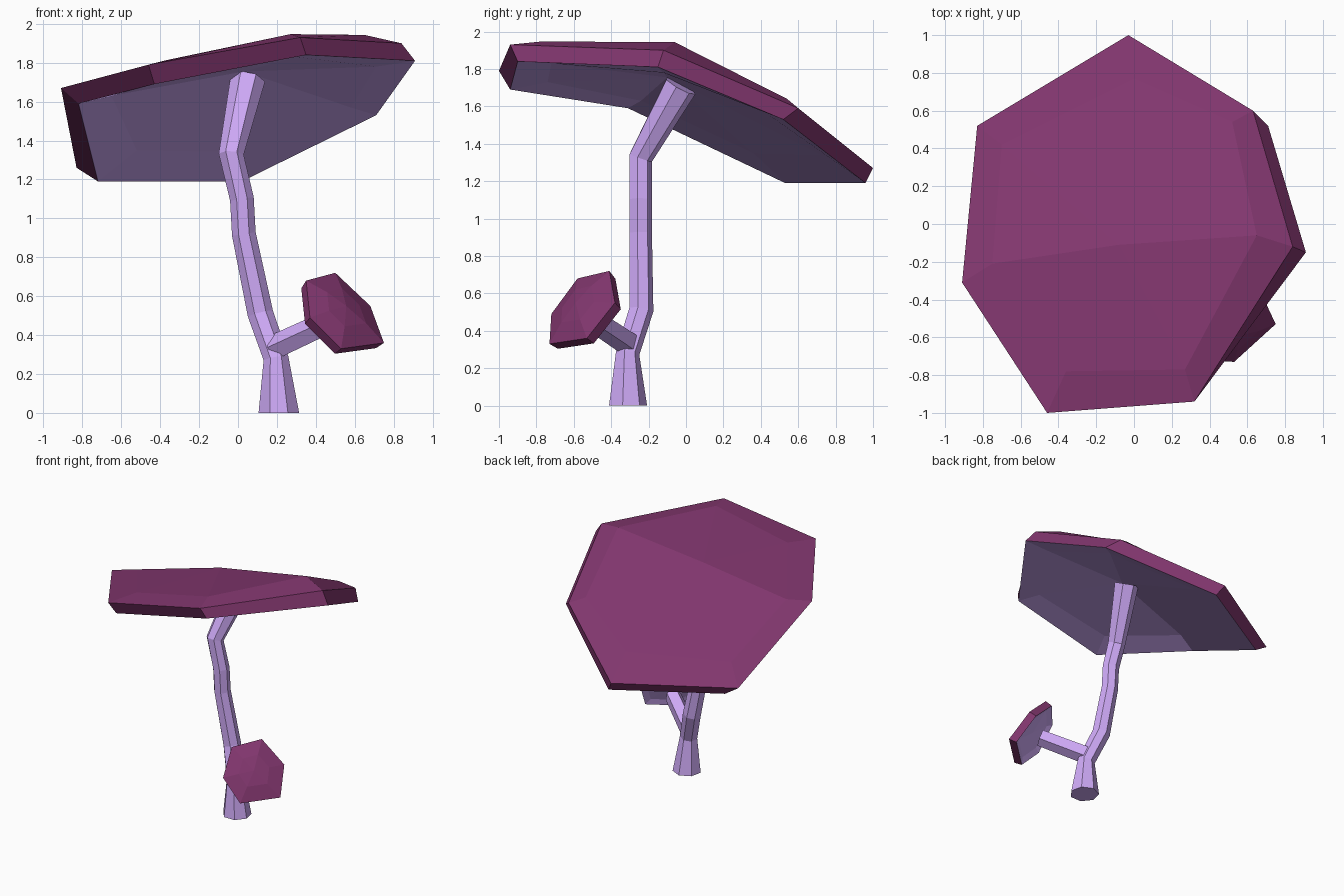
import bpy
from math import sin, cos, tau
from mathutils import Vector

if "Cube" in bpy.data.objects:
    bpy.data.objects.remove(bpy.data.objects["Cube"])


def material(name, color):
    m = bpy.data.materials.new(name)
    m.diffuse_color = (*color, 1)
    m.use_nodes = True
    m.node_tree.nodes["Principled BSDF"].inputs["Base Color"].default_value = m.diffuse_color
    return m


CAP = material("plum", (0.22, 0.037, 0.155))
STEM = material("lilac", (0.62, 0.40, 0.93))


def make(name, verts, faces, mats, slots=None):
    mesh = bpy.data.meshes.new(name)
    mesh.from_pydata([tuple(v) for v in verts], [], faces)
    for m in mats:
        mesh.materials.append(m)
    if slots:
        for p, s in zip(mesh.polygons, slots):
            p.material_index = s
    obj = bpy.data.objects.new(name, mesh)
    bpy.context.collection.objects.link(obj)
    return obj


def tube(name, path, n):
    """Faceted tube along (x, y, z, radius) points, rings square to the path."""
    pts = [Vector(p[:3]) for p in path]
    verts, faces = [], []
    for i, p in enumerate(pts):
        d = (pts[min(i + 1, len(pts) - 1)] - pts[max(i - 1, 0)]).normalized()
        if i == 0 and p.z == 0:
            d = Vector((0, 0, 1))
        q = Vector((0, 0, 1)).rotation_difference(d)
        for k in range(n):
            a = tau / 4 + tau * k / n
            verts.append(p + q @ Vector((cos(a), sin(a), 0)) * path[i][3])
    for i in range(len(pts) - 1):
        for k in range(n):
            a, b = i * n + k, i * n + (k + 1) % n
            faces.append((a, b, b + n, a + n))
    faces.append(tuple(reversed(range(n))))
    faces.append(tuple(range(len(verts) - n, len(verts))))
    return make(name, verts, faces, [STEM])


def cap(name, rings, peak, hollow):
    """Stack of clockwise rings from top to underside, closed by fans to two centres."""
    n = len(rings[0])
    verts = [v for r in rings for v in r] + [peak, hollow]
    faces, slots = [], []
    for i in range(len(rings) - 1):
        for k in range(n):
            a, b = i * n + k, i * n + (k + 1) % n
            faces.append((a, b, b + n, a + n))
            slots.append(0 if i < 2 else 1)
    last = n * (len(rings) - 1)
    for k in range(n):
        j = (k + 1) % n
        faces += [(j, k, len(verts) - 2), (last + k, last + j, len(verts) - 1)]
        slots += [0, 1]
    return make(name, verts, faces, [CAP, STEM], slots)


# Crooked main stem
tube("main_stem", [
    (0.21, -0.315, 0, 0.107), (0.195, -0.315, 0.28, 0.066),
    (0.115, -0.242, 0.51, 0.068), (0.03, -0.245, 0.92, 0.063),
    (0.02, -0.245, 1.10, 0.063), (-0.035, -0.245, 1.325, 0.066),
    (0.05, -0.03, 1.71, 0.092)], 7)

# Side branch
tube("side_branch", [(0.19, -0.31, 0.335, 0.068), (0.47, -0.505, 0.465, 0.064)], 5)

# Large tilted cap: raised top, upper rim, lower rim, recessed underside
top = [(0, 0.77, 1.43), (0.52, 0.54, 1.64), (0.65, -0.06, 1.943), (0.27, -0.77, 1.947),
       (-0.36, -0.78, 1.815), (-0.75, -0.21, 1.68), (-0.70, 0.42, 1.40)]
upper = [(-0.03, 1.0, 1.27), (0.63, 0.60, 1.59), (0.84, -0.12, 1.90), (0.32, -0.94, 1.93),
         (-0.46, -1.0, 1.79), (-0.91, -0.31, 1.67), (-0.83, 0.52, 1.26)]
lower = [(0.02, 0.96, 1.19), (0.71, 0.52, 1.53), (0.91, -0.15, 1.81), (0.35, -0.90, 1.84),
         (-0.43, -0.94, 1.69), (-0.82, -0.31, 1.59), (-0.72, 0.53, 1.19)]
under = [(0.03, 0.72, 1.34), (0.58, 0.42, 1.57), (0.71, -0.12, 1.78), (0.30, -0.72, 1.83),
         (-0.34, -0.74, 1.73), (-0.65, -0.24, 1.63), (-0.52, 0.36, 1.35)]
cap("large_cap", [top, upper, lower, under], (-0.08, -0.11, 1.835), (0.03, -0.10, 1.755))

# Small cap: one rim outline, offset along its axis for the other rings
rim = [Vector(v) for v in [
    (0.50, -0.41, 0.72), (0.68, -0.38, 0.55), (0.75, -0.53, 0.36),
    (0.53, -0.73, 0.33), (0.37, -0.72, 0.49), (0.35, -0.58, 0.68)]]
mid = sum(rim, Vector()) / 6
axis = Vector((0.53, -0.64, 0.56))


def offset(scale, lift):
    return [mid + (v - mid) * scale + axis * lift for v in rim]


cap("small_cap", [offset(0.5, 0.035), rim, offset(0.96, -0.06), offset(0.75, -0.04)],
    mid + axis * 0.05, mid - axis * 0.03)
